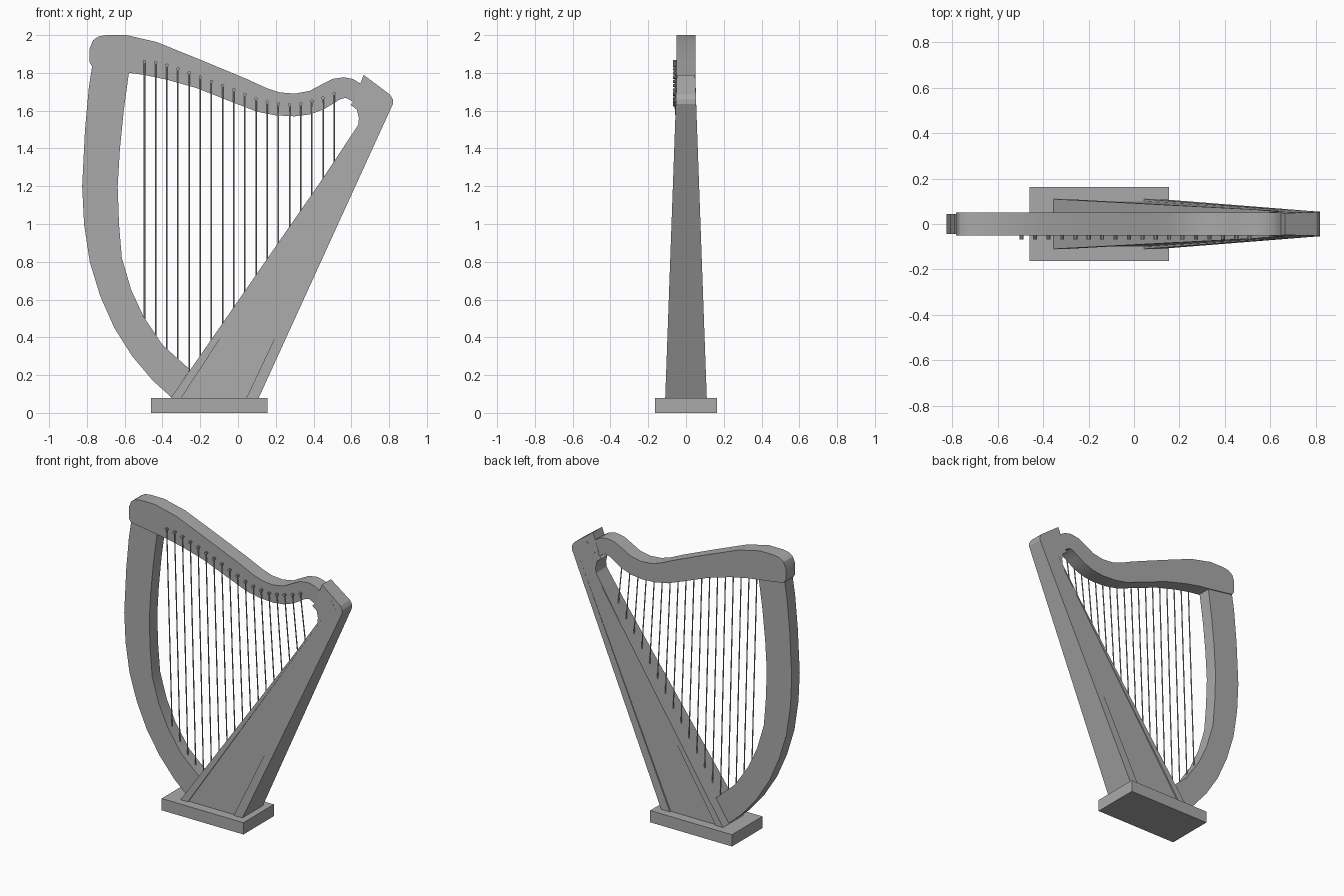
import bpy, bmesh, math
from mathutils import Vector

old = bpy.data.objects.get("Cube")
if old:
    bpy.data.objects.remove(old, do_unlink=True)

grey = bpy.data.materials.new("mid_grey")
grey.use_nodes = True
grey.diffuse_color = (0.4, 0.4, 0.4, 1)
grey.node_tree.nodes["Principled BSDF"].inputs["Base Color"].default_value = (0.4, 0.4, 0.4, 1)


def finish(name, bm, smooth=False):
    bmesh.ops.recalc_face_normals(bm, faces=bm.faces)
    mesh = bpy.data.meshes.new(name)
    bm.to_mesh(mesh)
    bm.free()
    mesh.materials.append(grey)
    obj = bpy.data.objects.new(name, mesh)
    bpy.context.collection.objects.link(obj)
    if smooth:
        bpy.ops.object.select_all(action='DESELECT')
        obj.select_set(True)
        bpy.context.view_layer.objects.active = obj
        bpy.ops.object.shade_smooth_by_angle(angle=math.radians(30))
    return obj


def slab(name, outline, half, taper=0.0, smooth=False):
    """Front outline in x and z, given depth; the depth narrows with height."""
    bm = bmesh.new()
    sides = []
    for s in (-1, 1):
        sides.append([bm.verts.new((x, s * (half - taper * (z - 0.08)), z)) for x, z in outline])
        bm.faces.new(sides[-1])
    a, b = sides
    for i in range(len(a)):
        j = (i + 1) % len(a)
        bm.faces.new((a[i], a[j], b[j], b[i]))
    return finish(name, bm, smooth)


def rod(bm, p, q, radius, sides):
    """Capped cylinder between two points."""
    p, q = Vector(p), Vector(q)
    turn = (q - p).to_track_quat('Z', 'Y')
    ring = [turn @ Vector((math.cos(t), math.sin(t), 0)) * radius
            for t in (math.tau * i / sides for i in range(sides))]
    a = [bm.verts.new(p + r) for r in ring]
    b = [bm.verts.new(q + r) for r in ring]
    bm.faces.new(a)
    bm.faces.new(b)
    for i in range(sides):
        j = (i + 1) % sides
        bm.faces.new((a[i], a[j], b[j], b[i]))


# Base block
slab("base", [(-0.46, 0), (0.155, 0), (0.155, 0.08), (-0.46, 0.08)], 0.163)

# Bowed front pillar
outer = [(-0.77, 1.85), (-0.79, 1.72), (-0.81, 1.5), (-0.825, 1.2), (-0.815, 1.0), (-0.785, 0.8),
         (-0.73, 0.62), (-0.655, 0.45), (-0.56, 0.3), (-0.45, 0.17), (-0.35, 0.08)]
inner = [(-0.255, 0.23), (-0.4, 0.36), (-0.5, 0.51), (-0.565, 0.65), (-0.615, 0.82), (-0.63, 1.0),
         (-0.637, 1.2), (-0.625, 1.4), (-0.605, 1.6), (-0.575, 1.82)]
slab("pillar", outer + inner, 0.043, smooth=True)

# Harmonic curve of the neck
top = [(-0.77, 1.83), (-0.785, 1.855), (-0.785, 1.93), (-0.768, 1.972), (-0.74, 1.992), (-0.7, 2.0),
       (-0.59, 2.0), (-0.43, 1.963), (-0.2, 1.87), (0.05, 1.766), (0.15, 1.72), (0.22, 1.697),
       (0.3, 1.69), (0.38, 1.705), (0.44, 1.737), (0.5, 1.768), (0.56, 1.777), (0.61, 1.767),
       (0.645, 1.745), (0.68, 1.7)]
under = [(0.62, 1.64), (0.595, 1.655), (0.57, 1.668), (0.54, 1.66), (0.5, 1.635), (0.45, 1.605),
         (0.38, 1.58), (0.3, 1.57), (0.2, 1.575), (0.1, 1.595), (-0.03, 1.645), (-0.22, 1.72),
         (-0.38, 1.765), (-0.5, 1.79), (-0.575, 1.8)]
slab("neck", top + under, 0.05, smooth=True)

# Tapered sound box: recessed side panels between a sound board and a back board
slab("sound_box", [(-0.32, 0.08), (0.09, 0.08), (0.79, 1.63), (0.72, 1.72), (0.65, 1.68), (0.64, 1.53)],
     0.1, 0.0295)
RIM = 0.0361
slab("sound_board", [(-0.355, 0.08), (-0.3, 0.08), (0.655, 1.535), (0.665, 1.57), (0.655, 1.615),
                     (0.63, 1.66), (0.595, 1.632), (0.63, 1.605), (0.64, 1.56), (0.635, 1.51)],
     0.11, RIM)
slab("back_board", [(0.045, 0.08), (0.11, 0.08), (0.82, 1.635), (0.82, 1.66), (0.805, 1.685),
                    (0.665, 1.79), (0.62, 1.665), (0.65, 1.61), (0.76, 1.59)],
     0.11, RIM)

# Tuning pins and strings
pin_heights = [1.86, 1.855, 1.84, 1.82, 1.8, 1.777, 1.755, 1.733, 1.71,
               1.686, 1.662, 1.645, 1.635, 1.63, 1.637, 1.65, 1.667, 1.69]
pillar_ends = [0.5, 0.415, 0.34, 0.28]
pins, strings = bmesh.new(), bmesh.new()
for i, z in enumerate(pin_heights):
    x = -0.495 + 0.0591 * i
    foot = pillar_ends[i] if i < len(pillar_ends) else 0.08 + (x + 0.355) * 1.44
    rod(pins, (x, -0.045, z), (x, -0.068, z), 0.009, 10)
    rod(strings, (x, -0.058, z), (x, 0, foot - 0.01), 0.004, 6)
finish("tuning_pins", pins, True)
finish("strings", strings, True)
